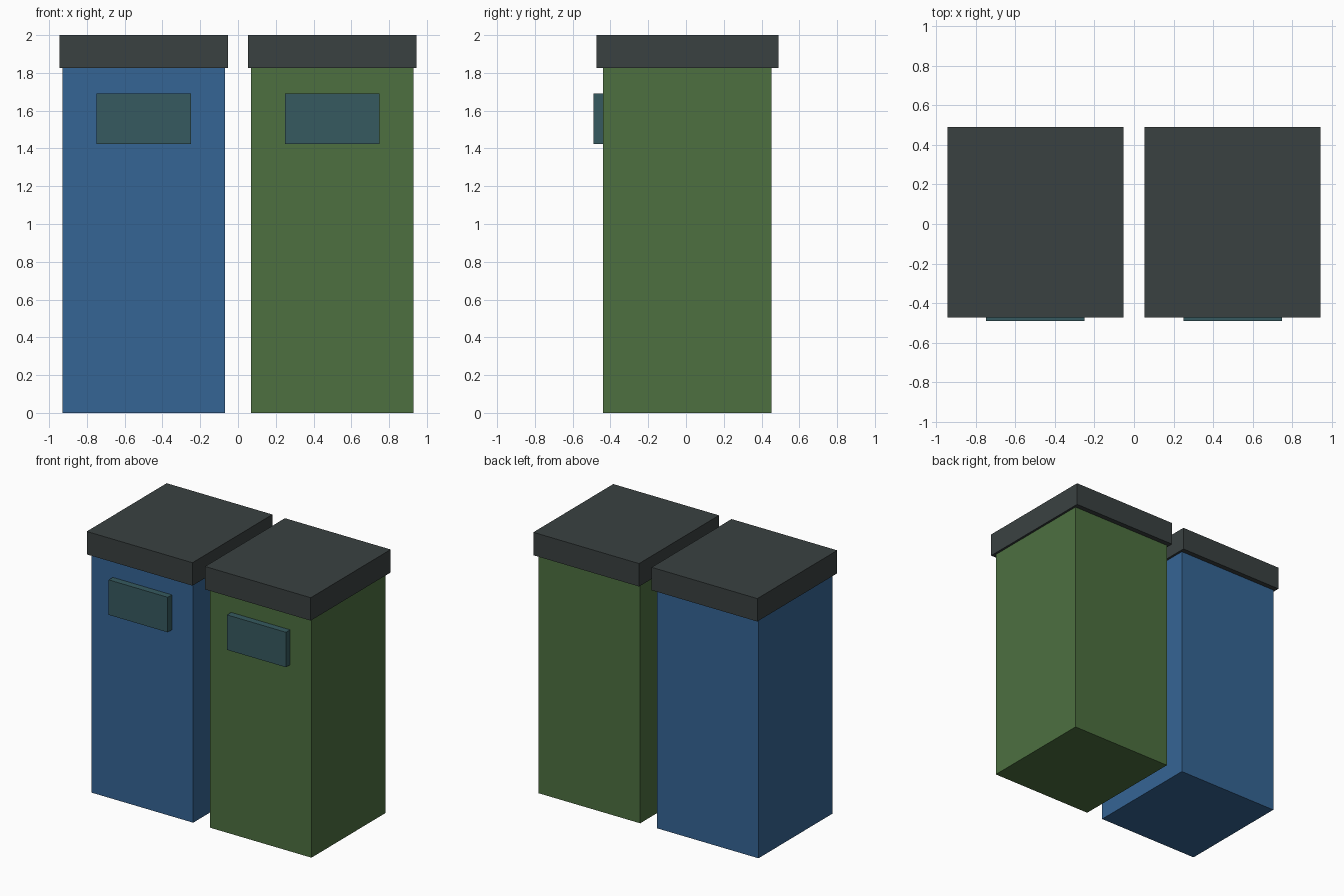
import bpy

if "Cube" in bpy.data.objects:
    bpy.data.objects.remove(bpy.data.objects["Cube"])


def material(name, rgb):
    mat = bpy.data.materials.new(name)
    mat.diffuse_color = (*rgb, 1.0)
    mat.use_nodes = True
    mat.node_tree.nodes["Principled BSDF"].inputs["Base Color"].default_value = mat.diffuse_color
    return mat


def box(name, x, y, z, mat):
    """Box from (min, max) ranges along each axis."""
    ranges = (x, y, z)
    bpy.ops.mesh.primitive_cube_add(size=1, location=[(a + b) / 2 for a, b in ranges])
    obj = bpy.context.object
    obj.name = name
    obj.scale = [b - a for a, b in ranges]
    bpy.ops.object.transform_apply(location=False, rotation=False, scale=True)
    obj.data.materials.append(mat)
    return obj


blue = material("blue", (0.036, 0.13, 0.30))
green = material("green", (0.074, 0.162, 0.051))
charcoal = material("charcoal", (0.042, 0.053, 0.053))
teal = material("teal", (0.037, 0.102, 0.115))

# Two matching bins side by side
for side, cx, paint in (("left", -0.499, blue), ("right", 0.499, green)):
    # Tall body
    box(side + "_bin_body", (cx - 0.429, cx + 0.429), (-0.44, 0.452), (0, 1.825), paint)
    # Overhanging lid
    box(side + "_bin_lid", (cx - 0.446, cx + 0.446), (-0.473, 0.49), (1.825, 2.0), charcoal)
    # Raised flap over the deposit slot
    box(side + "_bin_flap", (cx - 0.249, cx + 0.249), (-0.49, -0.44), (1.423, 1.69), teal)
